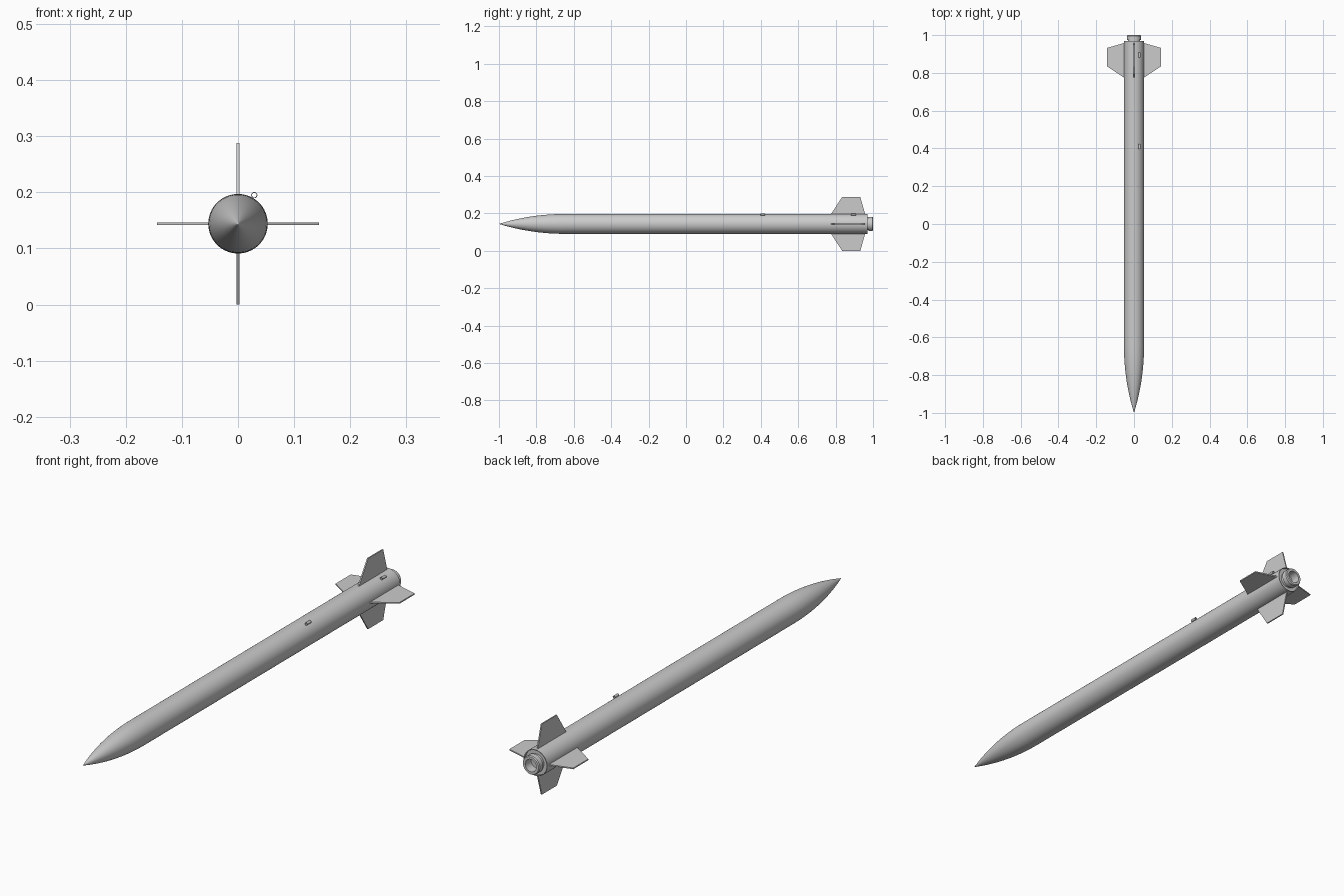
import bpy, bmesh, math
from mathutils import Matrix, Vector

if "Cube" in bpy.data.objects:
    bpy.data.objects.remove(bpy.data.objects["Cube"])

R = 0.053      # body radius
CZ = 0.144     # height of the long axis
SEG = 64


def finish(bm, name, smooth=True):
    bmesh.ops.recalc_face_normals(bm, faces=bm.faces)
    me = bpy.data.meshes.new(name)
    bm.to_mesh(me)
    bm.free()
    ob = bpy.data.objects.new(name, me)
    bpy.context.collection.objects.link(ob)
    if smooth:
        bpy.ops.object.select_all(action='DESELECT')
        ob.select_set(True)
        bpy.context.view_layer.objects.active = ob
        bpy.ops.object.shade_smooth_by_angle(angle=math.radians(30))
    return ob


def lathe(name, profile, closed=False, x=0, z=CZ, seg=SEG):
    """Spin (y, radius) points around an axis parallel to y."""
    bm = bmesh.new()
    vs = [bm.verts.new((x + r, y, z)) for y, r in profile]
    pairs = list(zip(vs, vs[1:])) + ([(vs[-1], vs[0])] if closed else [])
    es = [bm.edges.new(p) for p in pairs]
    bmesh.ops.spin(bm, geom=vs + es, cent=(x, 0, z), axis=(0, 1, 0),
                   angle=math.tau, steps=seg, use_merge=True)
    bmesh.ops.remove_doubles(bm, verts=bm.verts, dist=1e-5)
    return finish(bm, name)


# Nose cone: tangent ogive
L, N = 0.35, 20
rho = (R * R + L * L) / (2 * R)
nose = []
for i in range(N + 1):
    d = L * (i / N) ** 1.3
    nose.append((-1 + d, math.sqrt(rho ** 2 - (L - d) ** 2) + R - rho))
nose[0] = (-1, 0)
lathe("nose_cone", nose + [(-0.65, 0)])

# Body tube, with a recessed bulkhead at the rear
lathe("body_tube", [(-0.65, 0), (-0.65, R), (0.97, R), (0.97, 0.050),
                    (0.962, 0.050), (0.962, 0)])

# Motor retainer: stepped ring around an open motor tube
lathe("motor_retainer", [(0.955, 0.033), (0.975, 0.033), (0.975, 0.038),
                         (0.996, 0.038), (1.0, 0.035), (1.0, 0.025),
                         (0.93, 0.025), (0.93, 0.0)])

# Four tapered fins
outline = [(0.77, 0.045), (0.835, 0.144), (0.932, 0.144), (0.96, 0.045)]
for k, name in enumerate(("fin_right", "fin_top", "fin_left", "fin_bottom")):
    bm = bmesh.new()
    f = bm.faces.new([bm.verts.new((r, y, -0.0025)) for y, r in outline])
    ext = bmesh.ops.extrude_face_region(bm, geom=[f])
    bmesh.ops.translate(bm, vec=(0, 0, 0.005),
                        verts=[v for v in ext["geom"] if isinstance(v, bmesh.types.BMVert)])
    bm.transform(Matrix.Translation((0, 0, CZ)) @ Matrix.Rotation(-k * math.pi / 2, 4, 'Y'))
    finish(bm, name, smooth=False)

# Two hollow launch lugs on the upper right
for name, y in (("launch_lug_front", 0.41), ("launch_lug_rear", 0.895)):
    a, b = y - 0.013, y + 0.013
    lathe(name, [(a, 0.0055), (b, 0.0055), (b, 0.004), (a, 0.004)], closed=True,
          x=0.029, z=0.195, seg=24)

# Tiny vent on the left side
bm = bmesh.new()
bmesh.ops.create_cone(bm, cap_ends=True, segments=16, radius1=0.002, radius2=0.002, depth=0.002,
                      matrix=Matrix.Translation((-R + 0.0007, 0.13, CZ)) @ Matrix.Rotation(math.pi / 2, 4, 'Y'))
finish(bm, "vent")
